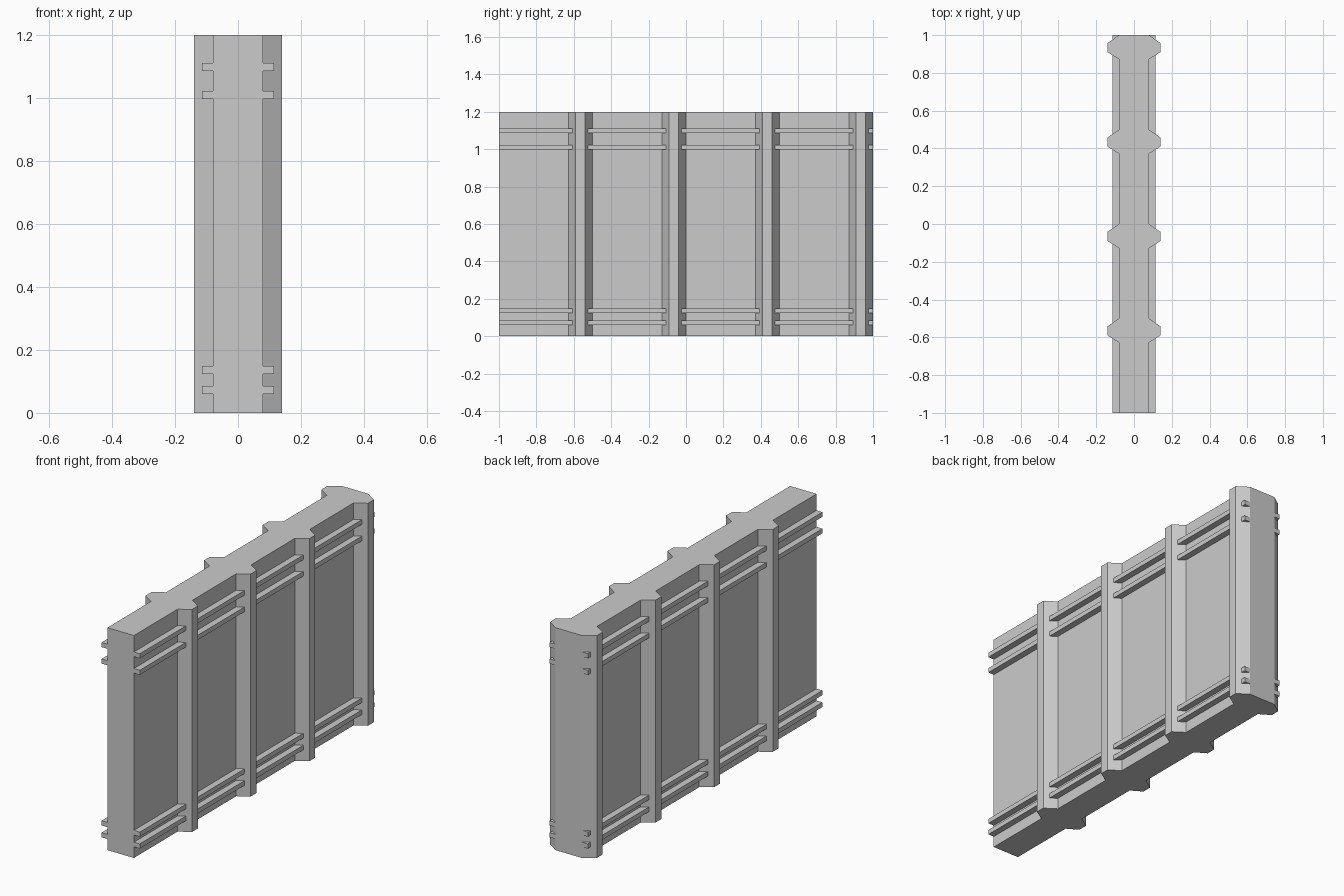
import bpy, bmesh

if "Cube" in bpy.data.objects:
    bpy.data.objects.remove(bpy.data.objects["Cube"])

HALF, POST, RAIL, HEIGHT = 0.079, 0.139, 0.114, 1.2


def make_object(name, bm):
    bmesh.ops.recalc_face_normals(bm, faces=bm.faces)
    mesh = bpy.data.meshes.new(name)
    bm.to_mesh(mesh)
    bm.free()
    obj = bpy.data.objects.new(name, mesh)
    bpy.context.collection.objects.link(obj)
    return obj


def extrude_plan(name, points, z0, z1):
    bm = bmesh.new()
    face = bm.faces.new([bm.verts.new((x, y, z0)) for x, y in points])
    grown = bmesh.ops.extrude_face_region(bm, geom=[face], use_keep_orig=True)
    verts = [g for g in grown["geom"] if isinstance(g, bmesh.types.BMVert)]
    bmesh.ops.translate(bm, verts=verts, vec=(0, 0, z1 - z0))
    return make_object(name, bm)


# Wall panel with four bevelled posts on each side, as one plan outline
side = [(HALF, -1.0)]
for end in (-0.5, 0.0, 0.5, 1.0):
    side += [(HALF, end - 0.128), (POST, end - 0.091),
             (POST, end - 0.041), (HALF, end)]
outline = side + [(-x, y) for x, y in reversed(side)]
extrude_plan("wall_with_posts", outline, 0, HEIGHT)

# Paired horizontal rails at bottom and top, running through the posts
for i, z in enumerate((0.06, 0.124, 0.997, 1.086), 1):
    for label, s in (("right", 1), ("left", -1)):
        a, b = s * HALF, s * RAIL
        extrude_plan(f"rail_{label}_{i}", [(a, -1), (b, -1), (b, 1), (a, 1)],
                     z, z + 0.025)
